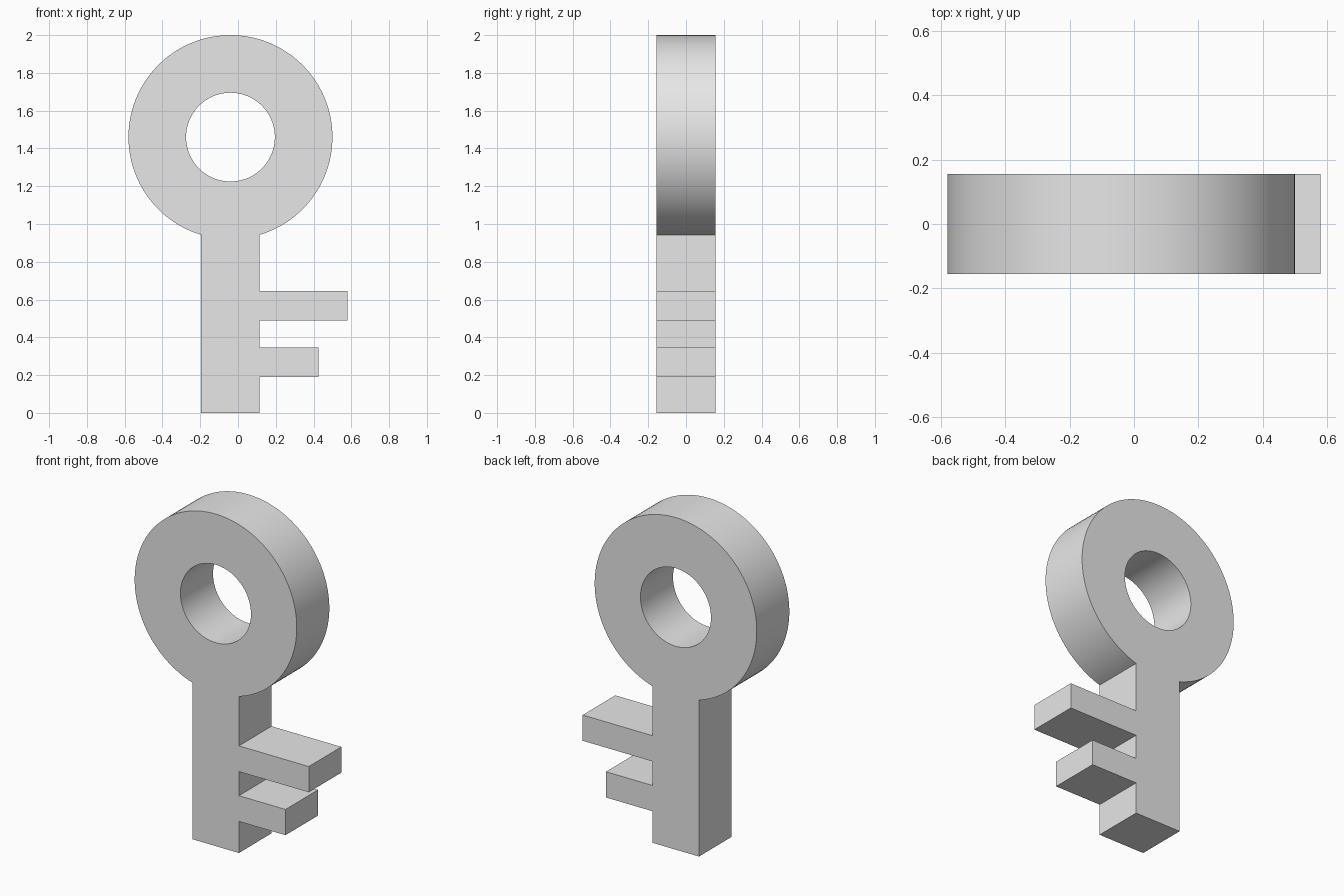
import bpy, bmesh
from math import sin, cos, asin, pi
from mathutils import Vector

cube = bpy.data.objects.get("Cube")
if cube:
    bpy.data.objects.remove(cube, do_unlink=True)

HALF = 0.155                       # half the thickness, also half the shaft width
CX, CZ = -0.04, 1.46               # centre of the bow
R_OUT, R_IN = 0.54, 0.235
LEFT, RIGHT = CX - HALF, CX + HALF


def arc(radius, start, end, count):
    """Points on a circle about the bow centre."""
    angles = [start + (end - start) * i / count for i in range(count + 1)]
    return [(CX + radius * cos(a), CZ + radius * sin(a)) for a in angles]


def add_loop(bm, points):
    verts = [bm.verts.new((x, -HALF, z)) for x, z in points]
    return [bm.edges.new((v, verts[i - 1])) for i, v in enumerate(verts)]


# Outline: shaft foot, two teeth, then round the bow
outline = [(LEFT, 0), (RIGHT, 0)]
for low, high, tip in [(0.19, 0.345, 0.425), (0.49, 0.645, 0.58)]:
    outline += [(RIGHT, low), (tip, low), (tip, high), (RIGHT, high)]
gap = asin(HALF / R_OUT)
outline += arc(R_OUT, -pi / 2 + gap, 1.5 * pi - gap, 120)
hole = arc(R_IN, 0, 2 * pi, 96)[:-1]

# Fill the profile and extrude it to full thickness
bm = bmesh.new()
edges = add_loop(bm, outline) + add_loop(bm, hole)
bmesh.ops.triangle_fill(bm, edges=edges, use_beauty=True, normal=Vector((0, -1, 0)))
result = bmesh.ops.extrude_face_region(bm, geom=bm.faces[:], use_keep_orig=True)
moved = [g for g in result["geom"] if isinstance(g, bmesh.types.BMVert)]
bmesh.ops.translate(bm, verts=moved, vec=(0, 2 * HALF, 0))
bmesh.ops.recalc_face_normals(bm, faces=bm.faces[:])

mesh = bpy.data.meshes.new("key")
bm.to_mesh(mesh)
bm.free()
key = bpy.data.objects.new("key", mesh)
bpy.context.collection.objects.link(key)

# Plain grey
grey = bpy.data.materials.new("light grey")
grey.use_nodes = True
colour = (0.8, 0.8, 0.8, 1)
grey.diffuse_color = colour
grey.node_tree.nodes["Principled BSDF"].inputs["Base Color"].default_value = colour
mesh.materials.append(grey)

# Smooth round walls, sharp corners
bpy.ops.object.select_all(action="DESELECT")
key.select_set(True)
bpy.context.view_layer.objects.active = key
bpy.ops.object.shade_smooth_by_angle(angle=pi / 12)
